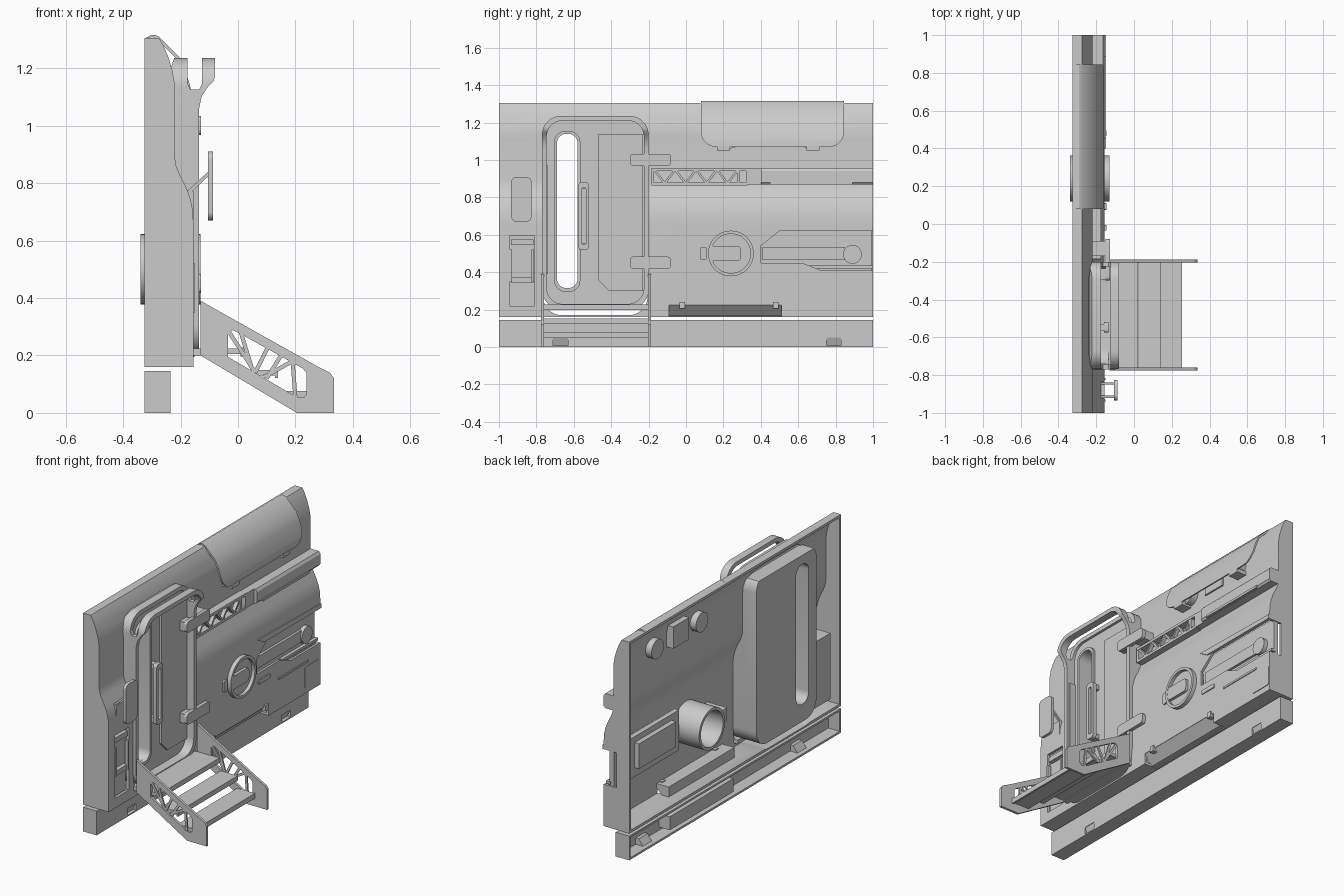
import bpy, bmesh, math

def prism(name, pts, a, b, axis='y', smooth=False):
    """Extrude a 2D outline: axis y takes (x,z) points, axis x takes (y,z) points."""
    bm = bmesh.new()
    put = (lambda p: (p[0], a, p[1])) if axis == 'y' else (lambda p: (a, p[0], p[1]))
    f = bm.faces.new([bm.verts.new(put(p)) for p in pts])
    out = bmesh.ops.extrude_face_region(bm, geom=[f])['geom']
    d = (0, b - a, 0) if axis == 'y' else (b - a, 0, 0)
    bmesh.ops.translate(bm, vec=d, verts=[v for v in out if isinstance(v, bmesh.types.BMVert)])
    bmesh.ops.recalc_face_normals(bm, faces=bm.faces)
    me = bpy.data.meshes.new(name)
    bm.to_mesh(me)
    bm.free()
    ob = bpy.data.objects.new(name, me)
    bpy.context.collection.objects.link(ob)
    if smooth:
        finish(ob)
    return ob

def finish(ob):
    bpy.ops.object.select_all(action='DESELECT')
    ob.select_set(True)
    bpy.context.view_layer.objects.active = ob
    bpy.ops.object.shade_smooth_by_angle(angle=math.radians(28))

def box(name, x0, x1, y0, y1, z0, z1):
    return prism(name, [(x0, z0), (x1, z0), (x1, z1), (x0, z1)], y0, y1)

def rrect(y0, y1, z0, z1, r, n=7):
    pts = []
    for k, (cy, cz) in enumerate([(y1 - r, z1 - r), (y0 + r, z1 - r), (y0 + r, z0 + r), (y1 - r, z0 + r)]):
        for i in range(n + 1):
            t = math.pi / 2 * (k + i / n)
            pts.append((cy + r * math.cos(t), cz + r * math.sin(t)))
    return pts

def circle(y, z, r, n=40):
    return [(y + r * math.cos(2 * math.pi * i / n), z + r * math.sin(2 * math.pi * i / n)) for i in range(n)]

def boolean(ob, cutter, op='DIFFERENCE'):
    m = ob.modifiers.new('bool', 'BOOLEAN')
    m.operation, m.object, m.solver = op, cutter, 'EXACT'
    bpy.context.view_layer.objects.active = ob
    bpy.ops.object.modifier_apply(modifier=m.name)
    bpy.data.objects.remove(cutter)

def strut(name, p, q, w, a, b, axis='y'):
    dx, dz = q[0] - p[0], q[1] - p[1]
    l = math.hypot(dx, dz)
    nx, nz = -dz / l * w / 2, dx / l * w / 2
    return prism(name, [(p[0] + nx, p[1] + nz), (q[0] + nx, q[1] + nz),
                        (q[0] - nx, q[1] - nz), (p[0] - nx, p[1] - nz)], a, b, axis)

def ring(name, outer, inner, a, b):
    ob = prism(name, outer, a, b, 'x')
    boolean(ob, prism('cut', inner, a - .05, b + .05, 'x'))
    finish(ob)
    return ob

# Wall shell, open at the back
face = [(-.275, 1.305), (-.26, 1.28), (-.243, 1.24), (-.228, 1.19), (-.221, 1.15), (-.22, 1.11), (-.22, .89),
        (-.215, .86), (-.203, .83), (-.18, .785), (-.167, .75), (-.158, .71), (-.155, .66), (-.155, .16)]
wall = prism('wall', [(-.325, 1.305)] + face + [(-.325, .16)], -1, 1)
inner = [(x - .015, min(max(z, .175), 1.29)) for x, z in face]
boolean(wall, prism('cut', [(-.4, 1.29)] + inner + [(-.4, .175)], -.985, .985))
boolean(wall, prism('cut', rrect(-.765, -.205, .17, 1.225, .1), -.5, 0, 'x'))
boolean(wall, prism('cut', [(.4, .54), (.5, .62), (1.1, .62), (1.1, .41), (.72, .41), (.62, .45), (.4, .45)], -.24, 0, 'x'))
boolean(wall, box('cut', -.24, 0, -.09, .51, .1, .225))
boolean(wall, box('cut', -.24, 0, -.94, -.81, .22, .595))
boolean(wall, prism('cut', circle(.24, .5, .118), -.4, 0, 'x'))
finish(wall)

# Recess floors behind the wall openings
box('side_recess_floor', -.22, -.19, .38, .995, .395, .635)
box('side_step_back', -.25, -.22, .45, .8, .45, .6)
prism('lower_recess_floor', [(-.25, .165), (-.21, .165), (-.157, .225), (-.157, .235), (-.25, .235)], -.1, .52)
for y in (-.02, .48):
    box('lower_clip', -.19, -.145, y - .014, y + .014, .205, .24)
box('left_housing', -.29, -.185, -.95, -.8, .21, .605)
for z in (.56, .36):
    box('housing_rib', -.19, -.16, -.935, -.815, z - .015, z + .015)
for y in (-.935, -.82):
    box('housing_slot', -.17, -.15, y - .006, y + .006, .35, .52)

# Base skirting, open at the back
base = box('base', -.325, -.235, -1, 1, 0, .145)
boolean(base, box('cut', -.4, -.25, -.988, .988, .012, .133))
for y in (-.67, .79):
    boolean(base, box('cut', -.26, -.2, y - .04, y + .04, .008, .05))
    prism('base_pocket', [(-.3, .008), (-.255, .008), (-.238, .05), (-.27, .05)], y - .042, y + .042)
box('base_inner_box', -.32, -.24, .01, .61, .03, .11)

# Door body with flared, notched hood
side = [(-.325, .2), (-.135, .2), (-.135, 1.06), (-.127, 1.1), (-.105, 1.135), (-.085, 1.155), (-.08, 1.17),
        (-.08, 1.235), (-.125, 1.235), (-.125, 1.145), (-.135, 1.125), (-.165, 1.125), (-.175, 1.145),
        (-.175, 1.235), (-.222, 1.235), (-.235, 1.2), (-.325, 1.2)]
door = prism('door_body', side, -.775, -.195)
boolean(door, prism('cut', rrect(-.77, -.2, .205, 1.235, .1), -.5, .1, 'x'), 'INTERSECT')
boolean(door, prism('cut', rrect(-.745, -.225, .23, 1.21, .085), -.19, .1, 'x'))
boolean(door, prism('cut', rrect(-.695, -.575, .31, 1.145, .055), -.5, .1, 'x'))
finish(door)
ring('window_rim', rrect(-.705, -.565, .295, 1.155, .06), rrect(-.69, -.58, .315, 1.14, .05), -.2, -.175)
prism('door_panel', [(-.47, .36), (-.41, .3), (-.23, .3), (-.23, 1.135), (-.47, 1.135)], -.2, -.178, 'x')
box('door_edge_strip', -.19, -.15, -.75, -.738, .39, .97)

# Door handle
ring('door_handle', rrect(-.575, -.52, .52, .88, .015), rrect(-.558, -.535, .55, .85, .008), -.16, -.135)
for z in (.54, .86):
    box('handle_foot', -.195, -.15, -.565, -.53, z - .015, z + .015)

# Hinges
for z, x in ((1.0, -.215), (.45, -.155)):
    prism('hinge_arm', rrect(-.3, -.08, z - .033, z + .033, .02), -.15, -.128, 'x', True)
    box('hinge_wall_plate', x - .01, -.14, -.17, -.09, z - .028, z + .028)
    box('hinge_door_plate', -.19, -.14, -.295, -.235, z - .028, z + .028)

# Wing mirror on its arms
prism('mirror', rrect(-.935, -.825, .67, .91, .03), -.105, -.087, 'x', True)
for y in (-.915, -.845):
    strut('mirror_arm', (-.175, .765), (-.1, .835), .012, y - .006, y + .006)
box('mirror_bracket', -.19, -.155, -.925, -.835, .63, .77)

# Upper ledge and open truss rail
led = [(.28, .875), (1, .875), (1, .955), (.4, .955), (.36, .955), (.28, .955)]
prism('upper_ledge', [(-.23, .868), (-.165, .868), (-.155, .88), (-.155, .94), (-.165, .955), (-.23, .955)], .4, 1)
prism('ledge_taper', [(.32, .868), (.41, .868), (.41, .955), (.32, .955)], -.23, -.175, 'x')
for z in (.872, .95):
    box('truss_rail', -.225, -.175, -.185, .33, z - .008, z + .008)
for i in range(8):
    y = -.17 + i * .056
    za, zb = (.875, .948) if i % 2 else (.948, .875)
    strut('truss_brace', (y, za), (y + .056, zb), .012, -.2, -.178, 'x')
for y in (-.18, .28):
    box('truss_post', -.225, -.176, y - .008, y + .008, .87, .95)

# Lamp awning: thin curved sheet with rounded lower corners
top = [(-.325, 1.303), (-.305, 1.314), (-.29, 1.316), (-.275, 1.31), (-.24, 1.275), (-.205, 1.24),
       (-.185, 1.195), (-.17, 1.15), (-.16, 1.11), (-.155, 1.06)]
low = [(x - .008, z - .008) for x, z in top[1:]]
awning = prism('awning', top + low[::-1], .08, .845)
boolean(awning, prism('cut', rrect(.08, .845, 1.07, 1.6, .08), -.5, .1, 'x'), 'INTERSECT')
finish(awning)
for y in (.24, .66):
    prism('lamp', circle(y, 1.12, .058, 28), -.275, -.2, 'x', True)
    ring('lamp_rim', circle(y, 1.12, .058, 28), circle(y, 1.12, .042, 28), -.2, -.18)
box('lamp_control_box', -.28, -.21, .37, .52, 1.07, 1.2)
for y in (.2, .68):
    box('awning_clip', -.225, -.155, y - .035, y + .035, 1.05, 1.075)

# Filler tube with dial cap
ring('filler_tube', circle(.24, .5, .122), circle(.24, .5, .105), -.34, -.13)
prism('dial_face', circle(.24, .5, .11), -.19, -.15, 'x')
prism('dial_grip', rrect(.12, .295, .46, .54, .02), -.16, -.132, 'x', True)
prism('dial_tab', rrect(.075, .11, .465, .535, .01), -.17, -.145, 'x')
box('tube_back_tab', -.3, -.17, .04, .13, .46, .54)

# Side trim in the recess
prism('recess_bar', [(.41, .465), (.85, .465), (.85, .535), (.41, .535)], -.2, -.175, 'x')
prism('recess_knob', circle(.89, .495, .05, 28), -.2, -.165, 'x', True)
box('recess_rail', -.2, -.17, .66, 1, .42, .435)
prism('upper_fin', [(.4, .655), (.46, .62), (1, .62), (1, .645), (.45, .655)], -.17, -.148, 'x')
box('slot_bar', -.16, -.15, .6, .885, .34, .352)
box('ledge_slot_bar', -.16, -.149, .45, .89, .868, .882)
prism('small_plate', rrect(.41, .52, .385, .41, .008), -.16, -.149, 'x')
prism('corner_plate', rrect(.85, .995, .195, .32, .015), -.16, -.151, 'x')

# Folding steps: truss side plates and treads
plate = [(-.13, .39), (.28, .16), (.32, .14), (.335, .12), (.335, 0), (.205, 0), (-.13, .2)]
hole = [(-.035, .275), (-.02, .288), (.0, .28), (.225, .155), (.238, .14), (.238, .065), (.23, .055), (.205, .055), (-.035, .195)]
for y in (-.775, -.203):
    p = prism('stair_side', plate, y, y + .015)
    boolean(p, prism('cut', hole, y - .05, y + .05))
    for a, b in (((-.03, .28), (.06, .14)), ((.06, .14), (.105, .23)), ((.09, .125), (.19, .18)),
                 ((.19, .18), (.2, .05)), ((.01, .28), (.05, .15)), ((.1, .12), (.15, .2))):
        strut('stair_brace', a, b, .014, y + .003, y + .012)
for x0, x1, z in ((-.13, .02, .215), (.025, .14, .14), (.135, .255, .066)):
    box('tread', x0, x1, -.765, -.2, z - .01, z + .01)
    box('tread_nosing', x1 - .012, x1, -.765, -.2, z - .018, z + .012)
box('door_sill', -.2, -.12, -.765, -.205, .2, .225)
